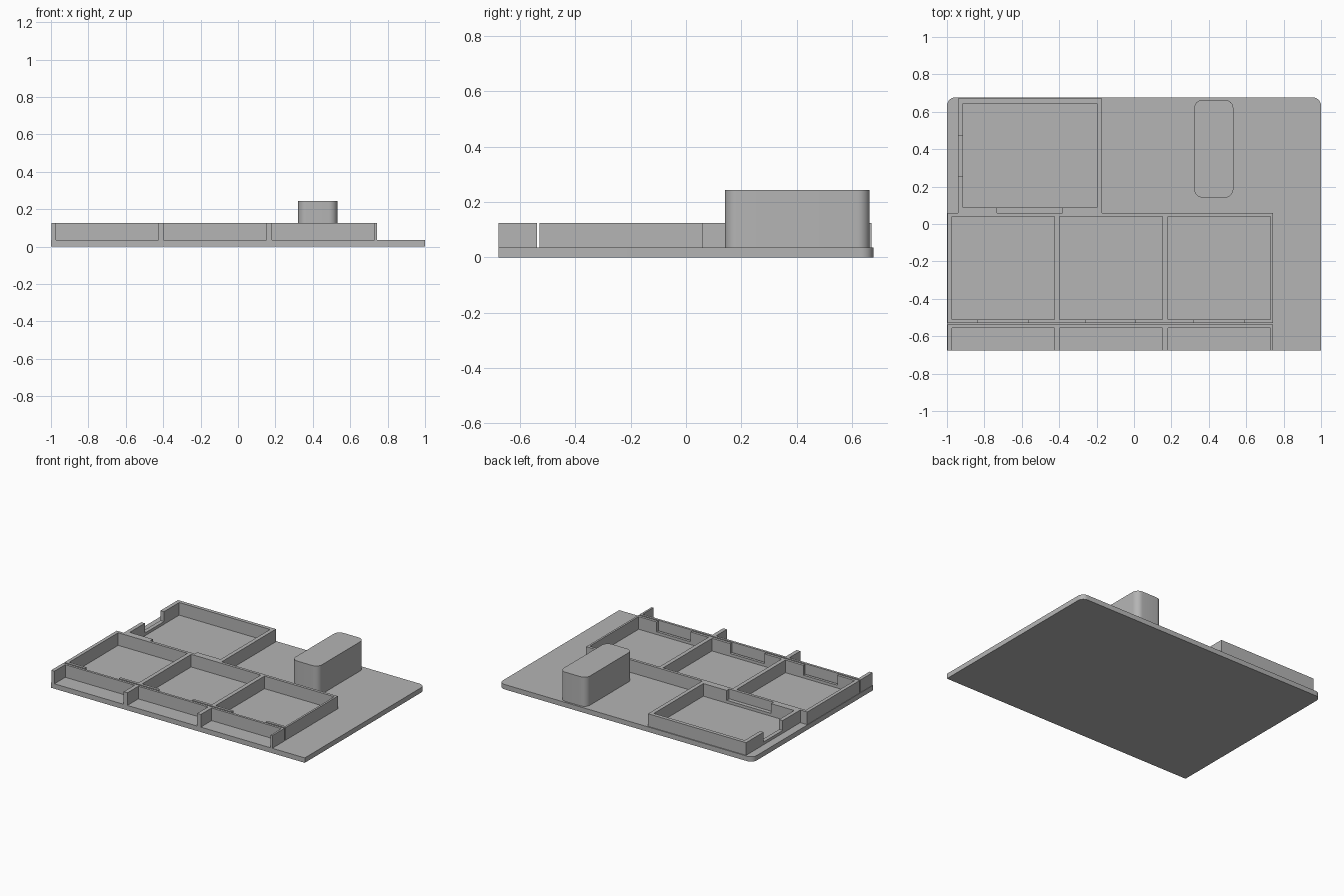
import bpy, bmesh, math

if "Cube" in bpy.data.objects:
    bpy.data.objects.remove(bpy.data.objects["Cube"])

grey = bpy.data.materials.new("plain grey")
grey.diffuse_color = (0.46, 0.46, 0.46, 1)
grey.use_nodes = True
grey.node_tree.nodes["Principled BSDF"].inputs["Base Color"].default_value = grey.diffuse_color

FLOOR, TOP, LEDGE = 0.035, 0.125, 0.055


def finish(name, bm):
    bmesh.ops.recalc_face_normals(bm, faces=bm.faces)
    mesh = bpy.data.meshes.new(name)
    bm.to_mesh(mesh)
    bm.free()
    mesh.materials.append(grey)
    ob = bpy.data.objects.new(name, mesh)
    bpy.context.collection.objects.link(ob)
    return ob


def boxes(name, items):
    """One object made of boxes given as x0, x1, y0, y1, z0, z1."""
    bm = bmesh.new()
    for x0, x1, y0, y1, z0, z1 in items:
        verts = bmesh.ops.create_cube(bm, size=1)["verts"]
        for v in verts:
            v.co.x = x1 if v.co.x > 0 else x0
            v.co.y = y1 if v.co.y > 0 else y0
            v.co.z = z1 if v.co.z > 0 else z0
    return finish(name, bm)


def slab(name, x0, x1, y0, y1, z0, z1, radius, round_front):
    """Upright slab with rounded back corners, and front ones on request."""
    pts = []
    corners = [(x1, y1, 0), (x0, y1, 90), (x0, y0, 180), (x1, y0, 270)]
    for x, y, start in corners:
        if y == y0 and not round_front:
            pts.append((x, y))
            continue
        cx = x - radius if x == x1 else x + radius
        cy = y - radius if y == y1 else y + radius
        for i in range(9):
            a = math.radians(start + 90 * i / 8)
            pts.append((cx + radius * math.cos(a), cy + radius * math.sin(a)))
    bm = bmesh.new()
    face = bm.faces.new([bm.verts.new((x, y, z0)) for x, y in pts])
    up = bmesh.ops.extrude_face_region(bm, geom=[face])["geom"]
    for v in up:
        if isinstance(v, bmesh.types.BMVert):
            v.co.z = z1
    ob = finish(name, bm)
    bpy.ops.object.select_all(action="DESELECT")
    ob.select_set(True)
    bpy.context.view_layer.objects.active = ob
    bpy.ops.object.shade_smooth_by_angle(angle=math.radians(30))
    return ob


def cut(ob, name, items):
    cutter = boxes(name, items)
    cutter.hide_render = True
    cutter.hide_set(True)
    mod = ob.modifiers.new(name, "BOOLEAN")
    mod.operation = "DIFFERENCE"
    mod.solver = "EXACT"
    mod.object = cutter


# Base plate and the rounded block on it
slab("base_plate", -1, 1, -0.677, 0.677, 0, FLOOR, 0.045, False)
slab("rounded_block", 0.322, 0.531, 0.141, 0.664, FLOOR, 0.243, 0.045, True)

# Middle row of three trays, with a finger notch in each front wall
columns = [(-0.972, -0.426), (-0.397, 0.152), (0.181, 0.73)]
notches = [(-0.835, -0.568), (-0.26, 0.008), (0.32, 0.588)]
middle = boxes("middle_trays", [(-0.997, 0.744, -0.529, 0.06, FLOOR, TOP)])
cut(middle, "middle_pocket_cutter",
    [(a, b, -0.51, 0.04, 0, 0.2) for a, b in columns])
cut(middle, "middle_notch_cutter",
    [(a, b, -0.56, -0.49, LEDGE, 0.2) for a, b in notches])

# Front row of three bays, open towards the front
front = boxes("front_bays", [(-0.997, 0.744, -0.677, -0.538, FLOOR, TOP)])
cut(front, "front_bay_cutter",
    [(a, b, -0.75, -0.555, 0, 0.2) for a, b in columns])

# Large back tray, notched in its left and front walls
back = boxes("back_tray", [(-0.942, -0.17, 0.06, 0.67, FLOOR, TOP)])
cut(back, "back_pocket_cutter", [(-0.914, -0.198, 0.088, 0.644, 0, 0.2)])
cut(back, "back_notch_cutter",
    [(-0.98, -0.88, 0.257, 0.472, LEDGE, 0.2),
     (-0.733, -0.382, 0.05, 0.11, LEDGE, 0.2)])
